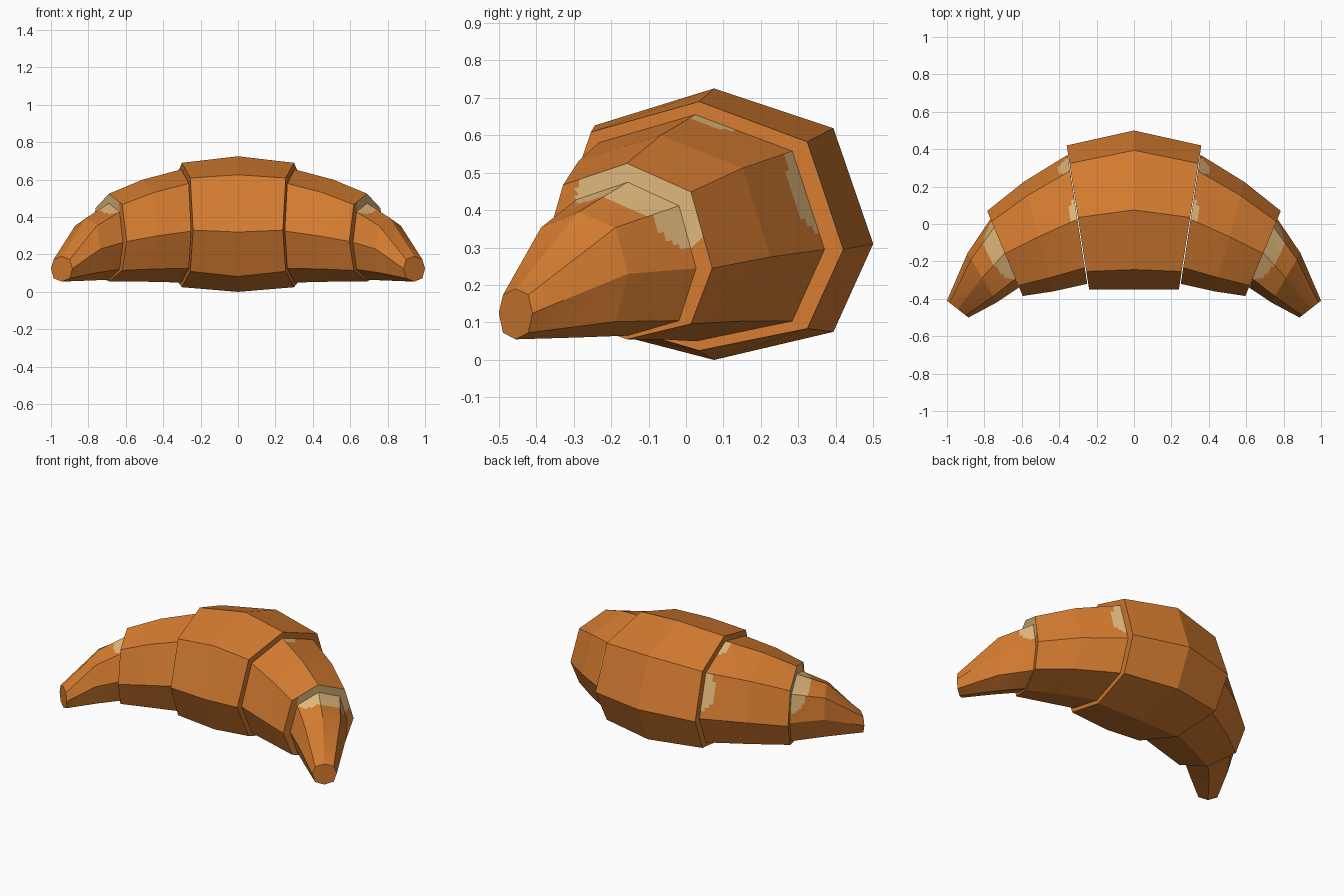
import bpy, bmesh, math
from mathutils import Vector

if "Cube" in bpy.data.objects:
    bpy.data.objects.remove(bpy.data.objects["Cube"])


def material(name, rgb):
    m = bpy.data.materials.new(name)
    m.diffuse_color = (*rgb, 1)
    m.use_nodes = True
    m.node_tree.nodes["Principled BSDF"].inputs["Base Color"].default_value = m.diffuse_color
    return m


CRUST = material("baked_crust", (0.66, 0.20, 0.03))
CREAM = material("pale_dough", (0.75, 0.48, 0.20))


def ring(front, back, top, bottom):
    """Eight-sided section spanned between a front and a back point."""
    f, b = Vector(front), Vector(back)
    mid, half = (f + b) / 2, (b - f) / 2
    pts = []
    for u, v in ((1, 0), (.75, .75), (0, 1), (-.75, .75),
                 (-1, 0), (-.75, -.75), (0, -1), (.75, -.75)):
        p = mid + half * u
        p.z += v * ((top - mid.z) if v > 0 else (mid.z - bottom))
        pts.append(p)
    return pts


def in_spot(face, spot):
    """True inside an ellipsoid turned by yaw, for faces pointing outwards enough."""
    centre, radii, yaw, min_dot = spot
    n = Vector((math.cos(yaw), math.sin(yaw), 0))
    t = Vector((-n.y, n.x, 0))
    d = face.calc_center_median() - Vector(centre)
    r = (d.dot(n) / radii[0]) ** 2 + (d.dot(t) / radii[1]) ** 2 + (d.z / radii[2]) ** 2
    return r < 1 and face.normal.dot(n) > min_dot


def segment(name, sections, spots=()):
    """Loft the sections, cap the outer end, paint pale spots, mirror in x."""
    bm = bmesh.new()
    loops = [[bm.verts.new(p) for p in ring(*s)] for s in sections]
    for a, b in zip(loops, loops[1:]):
        for i in range(8):
            j = (i + 1) % 8
            bm.faces.new((a[i], a[j], b[j], b[i]))
    cap = bm.faces.new(loops[-1])
    bmesh.ops.recalc_face_normals(bm, faces=bm.faces[:])
    if spots:
        # fine flat grid so the spots get a rounded outline
        bmesh.ops.poke(bm, faces=[cap])
        bmesh.ops.subdivide_edges(bm, edges=bm.edges[:], cuts=11, use_grid_fill=True)
        bm.normal_update()
        for f in bm.faces:
            f.material_index = int(any(in_spot(f, s) for s in spots))
    me = bpy.data.meshes.new(name)
    bm.to_mesh(me)
    bm.free()
    me.materials.append(CRUST)
    me.materials.append(CREAM)
    ob = bpy.data.objects.new(name, me)
    bpy.context.collection.objects.link(ob)
    ob.modifiers.new("mirror", 'MIRROR').use_axis[0] = True
    return ob


# Middle roll
segment("middle_roll", [
    ((0, -.35, .32), (0, .5, .31), .725, 0),
    ((.24, -.35, .33), (.36, .42, .295), .69, .025),
])

# Side rolls, with pale spots at the inner joint and on the outer end
END_YAW = -0.395
segment("side_rolls", [
    ((.25, -.32, .325), (.355, .37, .295), .655, .05),
    ((.43, -.36, .30), (.59, .225, .275), .60, .055),
    ((.595, -.385, .27), (.785, .07, .245), .525, .055),
], [
    ((.345, .32, .45), (.07, .13, .115), -.15, -1),
    ((.31, .07, .635), (.045, .055, .05), -.15, -1),
    ((.71, -.11, .42), (.085, .2, .16), END_YAW, .8),
])

# Tapered tips, pale where they leave the side rolls
segment("tips", [
    ((.615, -.34, .265), (.765, .03, .245), .475, .065),
    ((.735, -.42, .23), (.89, -.155, .23), .395, .06),
    ((.885, -.5, .125), (1.0, -.41, .125), .19, .055),
], [
    ((.71, -.11, .42), (.085, .2, .16), END_YAW, -1),
])
